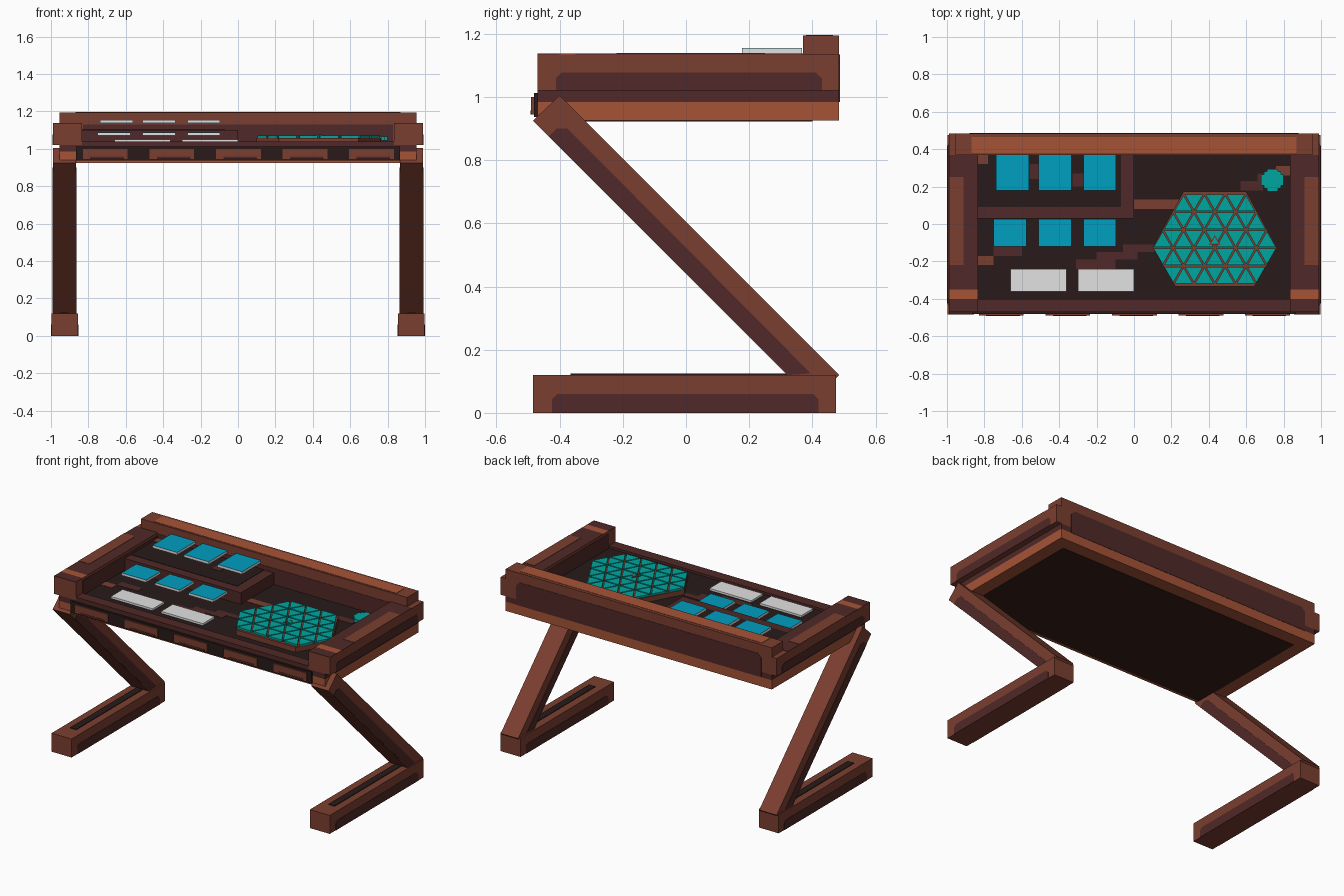
import bpy, bmesh, math
from mathutils import Vector

if "Cube" in bpy.data.objects:
    bpy.data.objects.remove(bpy.data.objects["Cube"])


def material(name, rgb):
    m = bpy.data.materials.new(name)
    m.diffuse_color = (*rgb, 1)
    m.use_nodes = True
    m.node_tree.nodes["Principled BSDF"].inputs["Base Color"].default_value = m.diffuse_color
    return m


RUST = material("rust brown", (0.198, 0.049, 0.029))
ORANGE = material("light copper", (0.38, 0.087, 0.038))
MAROON = material("dark maroon", (0.080, 0.022, 0.021))
DARK = material("charcoal", (0.021, 0.011, 0.010))
BROWN = material("dark brown", (0.040, 0.014, 0.011))
BLUE = material("card blue", (0.0, 0.345, 0.53))
TEAL = material("teal", (0.0, 0.38, 0.35))
PALE = material("pale grey", (0.76, 0.76, 0.76))


def make(name, bm, mat):
    bmesh.ops.recalc_face_normals(bm, faces=bm.faces)
    me = bpy.data.meshes.new(name)
    bm.to_mesh(me)
    bm.free()
    me.materials.append(mat)
    ob = bpy.data.objects.new(name, me)
    bpy.context.collection.objects.link(ob)
    return ob


def box(name, mat, x0, x1, y0, y1, z0, z1):
    bm = bmesh.new()
    bmesh.ops.create_cube(bm, size=1)
    for v in bm.verts:
        v.co = Vector(((x0 + x1) / 2 + v.co.x * (x1 - x0),
                       (y0 + y1) / 2 + v.co.y * (y1 - y0),
                       (z0 + z1) / 2 + v.co.z * (z1 - z0)))
    return make(name, bm, mat)


def side_box(name, mat, s, x0, x1, *rest):
    """Box given for the right side, flipped for s = -1."""
    return box(name, mat, *sorted((s * x0, s * x1)), *rest)


def add_prism(bm, pts, direction):
    f = bm.faces.new([bm.verts.new(p) for p in pts])
    top = bmesh.ops.extrude_face_region(bm, geom=[f])["geom"]
    bmesh.ops.translate(bm, vec=direction,
                        verts=[g for g in top if isinstance(g, bmesh.types.BMVert)])


def prism(name, mat, pts, direction):
    bm = bmesh.new()
    add_prism(bm, pts, direction)
    return make(name, bm, mat)


T = 0.002  # thickness of painted plates


def side_patch(name, s, x, y0, y1, z0, z1):
    """Maroon plate with clipped upper corners on a side face."""
    c = 0.018
    pts = [(y0, z0), (y1, z0), (y1, z1 - c), (y1 - c, z1), (y0 + c, z1), (y0, z1 - c)]
    prism(name, MAROON, [(s * x, y, z) for y, z in pts], (s * T, 0, 0))


# Z-shaped legs and feet on both sides
for s, side in ((-1, "left"), (1, "right")):
    side_box(side + "_foot", RUST, s, 0.855, 1.0 - T, -0.485, 0.475, 0, 0.12)
    for x in (0.855 - T, 1.0 - T):
        side_patch(side + "_foot_patch", s, x, -0.425, 0.42, 0, 0.06)
    side_box(side + "_foot_slot", DARK, s, 0.905, 0.95, -0.365, 0.33, 0.12, 0.124)

    leg = [(-0.40, 1.005), (-0.485, 0.925), (0.40, 0.04), (0.485, 0.12)]
    prism(side + "_leg", RUST, [(s * 0.865, y, z) for y, z in leg], (s * 0.125, 0, 0))
    stripe = [(-0.435, 0.875), (-0.41, 0.90), (-0.375, 0.90), (0.395, 0.125), (0.325, 0.12)]
    for x in (0.865 - T, 0.99):
        prism(side + "_leg_stripe", MAROON, [(s * x, y, z) for y, z in stripe], (s * T, 0, 0))

    # Side rails, with patches on the outer face and the top
    side_box(side + "_rail", RUST, s, 0.835, 0.99, -0.47, 0.485, 1.02, 1.135)
    side_patch(side + "_rail_patch", s, 0.99, -0.412, 0.43, 1.02, 1.077)
    side_box(side + "_rail_top", MAROON, s, 0.835, 0.99, -0.35, 0.37, 1.135, 1.135 + T)
    side_box(side + "_rail_worn_patch", RUST, s, 0.912, 0.99, -0.22, 0.25, 1.135, 1.135 + 2 * T)
    side_box(side + "_rail_band", ORANGE, s, 0.835, 0.99, -0.40, -0.35, 1.135, 1.135 + T)
    side_box(side + "_rail_end", MAROON, s, 0.835, 0.99, -0.47, -0.40, 1.135, 1.135 + T)
    side_box(side + "_rail_inner", MAROON, s, 0.835 - T, 0.835, -0.40, 0.37, 1.02, 1.12)

# Table frame
box("frame_lower", ORANGE, -0.955, 0.955, -0.47, 0.485, 0.925, 0.985)
box("frame_upper", MAROON, -0.955, 0.955, -0.47, 0.485, 0.985, 1.02)
box("underside", BROWN, -0.87, 0.87, -0.45, 0.40, 0.925 - T, 0.925)
box("front_rail", MAROON, -0.84, 0.84, -0.47, -0.40, 1.015, 1.04)
box("work_surface", DARK, -0.84, 0.84, -0.40, 0.37, 1.015, 1.025)

# Tall back rail
box("back_rail", RUST, -0.955, 0.955, 0.37, 0.485, 1.02, 1.195)
box("back_rail_top_band", ORANGE, -0.87, 0.87, 0.38, 0.465, 1.195, 1.195 + T)
box("back_rail_front_patch", MAROON, -0.83, 0.83, 0.37 - T, 0.37, 1.025, 1.13)
back = [(-0.88, 0.985), (0.88, 0.985), (0.88, 1.11), (0.855, 1.135), (-0.855, 1.135), (-0.88, 1.11)]
prism("back_patch", MAROON, [(x, 0.485, z) for x, z in back], (0, T, 0))

# Front strip with five worn panels
box("front_strip", DARK, -0.865, 0.865, -0.482, -0.47, 0.937, 1.012)
for i in range(5):
    cx = -0.71 + i * 0.356
    box("front_panel", RUST, cx - 0.12, cx + 0.12, -0.49, -0.482, 0.945, 1.0)
    box("front_panel_patch", MAROON, cx - 0.08, cx + 0.10, -0.49 - T, -0.49, 0.945, 0.958)

# Raised shelf with a dark field
box("shelf", MAROON, -0.835, 0.0, 0.03, 0.37, 1.02, 1.10)
box("shelf_field", DARK, -0.835, -0.07, 0.092, 0.37, 1.10, 1.10 + T)

# Worn patches on the dark surfaces
for mat, x0, x1, y0, y1, z in (
        (RUST, -0.835, -0.78, 0.32, 0.37, 1.102), (MAROON, -0.56, -0.50, 0.24, 0.32, 1.102),
        (MAROON, -0.33, -0.27, 0.20, 0.27, 1.102), (RUST, -0.835, -0.75, -0.22, -0.17, 1.025),
        (MAROON, -0.75, -0.60, -0.17, -0.12, 1.025), (MAROON, -0.31, -0.10, -0.24, -0.19, 1.025),
        (MAROON, -0.20, 0.02, -0.19, -0.15, 1.025), (MAROON, -0.06, 0.12, -0.15, -0.11, 1.025),
        (RUST, 0.0, 0.25, 0.08, 0.13, 1.025), (MAROON, 0.57, 0.69, 0.18, 0.23, 1.025),
        (MAROON, 0.66, 0.78, 0.22, 0.27, 1.025), (RUST, 0.76, 0.835, 0.26, 0.31, 1.025)):
    box("worn_patch", mat, x0, x1, y0, y1, z, z + T)

# Cards in two rows, and two pale sheets at the front
for cx in (-0.65, -0.423, -0.183):
    box("upper_card", PALE, cx - 0.088, cx + 0.088, 0.178, 0.368, 1.138, 1.154)
    box("upper_card_face", BLUE, cx - 0.088, cx + 0.088, 0.178, 0.368, 1.154, 1.155)
for cx in (-0.663, -0.423, -0.183):
    box("lower_card", PALE, cx - 0.088, cx + 0.088, -0.12, 0.028, 1.070, 1.085)
    box("lower_card_face", BLUE, cx - 0.088, cx + 0.088, -0.12, 0.028, 1.085, 1.086)
for x in (-0.66, -0.30):
    box("pale_sheet", PALE, x, x + 0.30, -0.36, -0.24, 1.035, 1.049)

# Hexagonal tile board with its lower tip cut off
CX, CY, ROW = 0.432, -0.128, 0.0965
SIDE = ROW / math.cos(math.radians(30))
outline = [(-0.333, 0), (-0.167, 0.302), (0.167, 0.302), (0.333, 0), (0.212, -0.205), (-0.212, -0.205)]
prism("tile_board", RUST, [(CX + x, CY + y, 1.022) for x, y in outline], (0, 0, 0.036))
bm = bmesh.new()


def add_tile(x, y, up, r, z, h):
    """Triangle around its centre, pointing up or down."""
    a0 = math.pi / 2 * (1 if up else -1)
    add_prism(bm, [(x + r * math.cos(a0 + k * math.tau / 3),
                    y + r * math.sin(a0 + k * math.tau / 3), z) for k in range(3)], (0, 0, h))


for row in range(-2, 3):
    level = row if row >= 0 else -row - 1      # rows narrow away from the middle
    count = 11 - 2 * level
    for i in range(count):
        up = (i % 2 == 0) == (row >= 0)
        x = CX + (i - (count - 1) / 2) * SIDE / 2
        y = CY + ROW * (row + (1 / 3 if up else 2 / 3))
        add_tile(x, y, up, SIDE * 0.577 * 0.87, 1.058, 0.012)
make("tiles", bm, TEAL)
bm = bmesh.new()
add_tile(CX, CY + 0.035, True, 0.036, 1.07, 0.003)
make("marker_edge", bm, RUST)
bm = bmesh.new()
add_tile(CX, CY + 0.035, True, 0.022, 1.07, 0.006)
make("marker", bm, TEAL)

# Stepped cross-shaped token
for w, d in ((0.06, 0.03), (0.03, 0.06), (0.045, 0.045)):
    box("token", TEAL, 0.74 - w, 0.74 + w, 0.235 - d, 0.235 + d, 1.045, 1.066 - w * 0.01)
